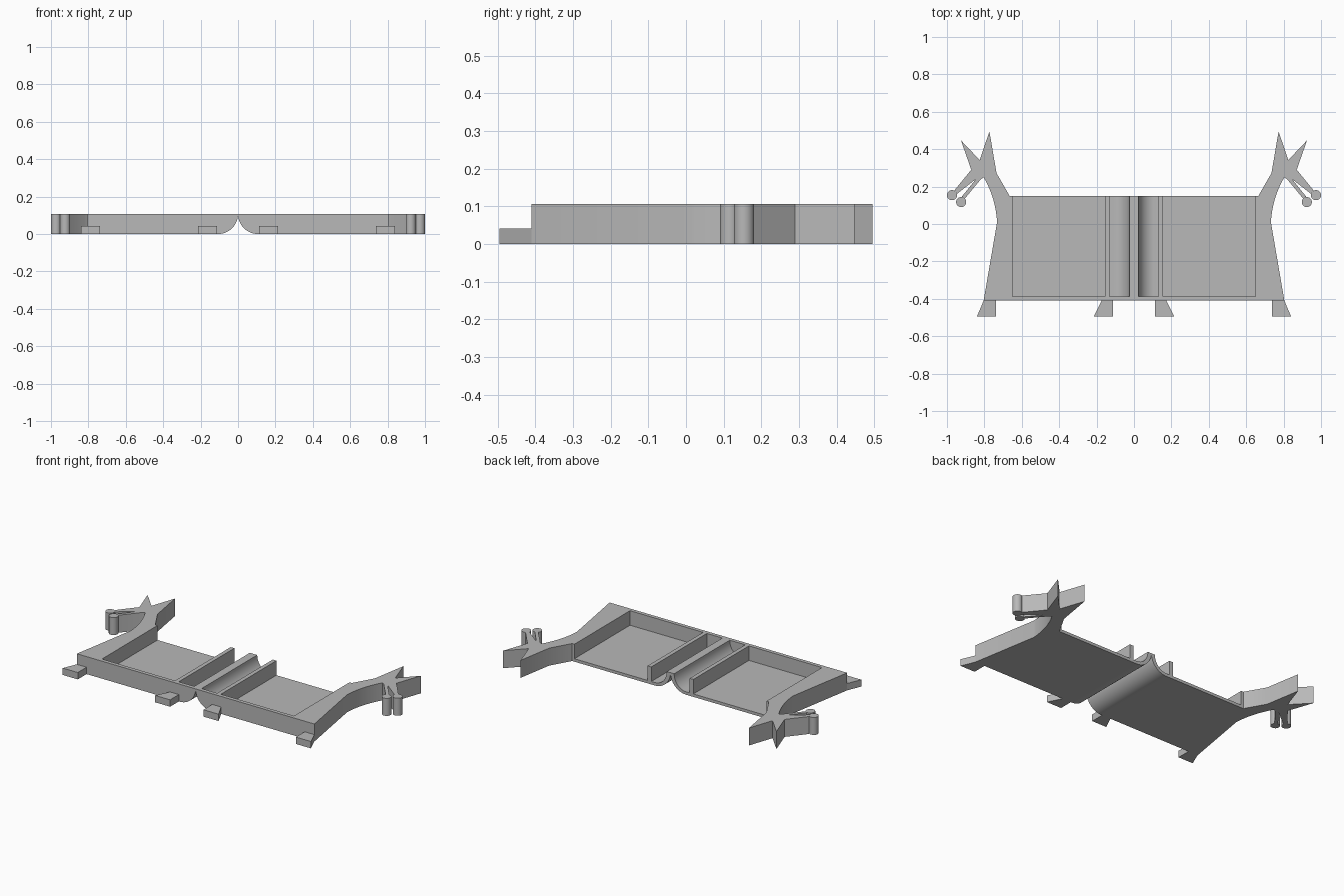
import bpy, bmesh, math
from mathutils import Vector

cube = bpy.data.objects.get("Cube")
if cube:
    bpy.data.objects.remove(cube, do_unlink=True)

H = 0.107        # overall height
FLOOR = 0.018    # tray floor thickness
FRONT, INNER, BACK = -0.41, -0.387, 0.15
SIDE = 0.65      # inner face of the side walls

grey = bpy.data.materials.new("plain grey")
grey.use_nodes = True
grey.diffuse_color = (0.48, 0.48, 0.48, 1)
grey.node_tree.nodes["Principled BSDF"].inputs["Base Color"].default_value = grey.diffuse_color


def prism(name, outline, lo, hi, axis="z"):
    """Extrude an outline along z (xy points) or y (xz points), mirrored in x."""
    bm = bmesh.new()

    def place(p, d):
        return (p[0], p[1], d) if axis == "z" else (p[0], d, p[1])
    face = bm.faces.new([bm.verts.new(place(p, lo)) for p in outline])
    out = bmesh.ops.extrude_face_region(bm, geom=[face])
    moved = [g for g in out["geom"] if isinstance(g, bmesh.types.BMVert)]
    shift = Vector((0, 0, hi - lo)) if axis == "z" else Vector((0, hi - lo, 0))
    bmesh.ops.translate(bm, verts=moved, vec=shift)
    bmesh.ops.recalc_face_normals(bm, faces=bm.faces)
    mesh = bpy.data.meshes.new(name)
    bm.to_mesh(mesh)
    bm.free()
    mesh.materials.append(grey)
    obj = bpy.data.objects.new(name, mesh)
    bpy.context.collection.objects.link(obj)
    obj.modifiers.new("both_sides", "MIRROR").use_mirror_merge = False
    bpy.ops.object.select_all(action="DESELECT")
    obj.select_set(True)
    bpy.context.view_layer.objects.active = obj
    bpy.ops.object.shade_smooth_by_angle(angle=math.radians(25))
    return obj


def arc(cx, cz, rx, rz, a0, a1, n):
    angles = [math.radians(a0 + (a1 - a0) * i / n) for i in range(n + 1)]
    return [(cx + rx * math.cos(a), cz + rz * math.sin(a)) for a in angles]


def bezier(a, b, c, n=14):
    a, b, c = Vector(a), Vector(b), Vector(c)
    return [tuple(a * (1 - t) ** 2 + b * 2 * t * (1 - t) + c * t * t)
            for t in (i / n for i in range(n + 1))]


# Tray floor with rounded middle edge, hollow channel and upright divider
under = arc(H, H, H, H, 180, 270, 20)
channel = arc(H, H, H - 0.025, H - FLOOR, 270, 180, 20)
prism("tray_floor", under + [(SIDE, 0), (SIDE, FLOOR), (0.155, FLOOR), (0.155, H),
                             (0.13, H), (0.13, FLOOR)] + channel, INNER, BACK, "y")

# Front wall follows the rounded edge
prism("front_wall", under + [(SIDE, 0), (SIDE, H)], FRONT, INNER, "y")

# Side wall flowing into neck, open jaws and ears
neck = bezier((0.732, 0.01), (0.74, 0.14), (0.804, 0.25))
jaws = [(0.82, 0.238), (0.905, 0.135), (0.92, 0.147), (0.845, 0.24),
        (0.945, 0.162), (0.96, 0.18), (0.87, 0.29)]
ears = [(0.925, 0.447), (0.825, 0.342), (0.773, 0.495), (0.735, 0.272), (0.665, BACK)]
prism("side_wall_and_head", [(SIDE, FRONT), (0.804, FRONT)] + neck + jaws + ears
      + [(SIDE, BACK)], 0, H)

# Round pegs on the jaw tips
for name, x, y in (("upper_jaw_peg", 0.973, 0.154), ("lower_jaw_peg", 0.924, 0.117)):
    prism(name, arc(x, y, 0.027, 0.027, 0, 345, 23), 0, H)

# Low flared feet
for name, x, w in (("inner_foot", 0.113, 0.06), ("outer_foot", 0.738, 0.066)):
    prism(name, [(x, FRONT), (x, -0.495), (x + 0.102, -0.495), (x + w, FRONT)], 0, 0.042)
